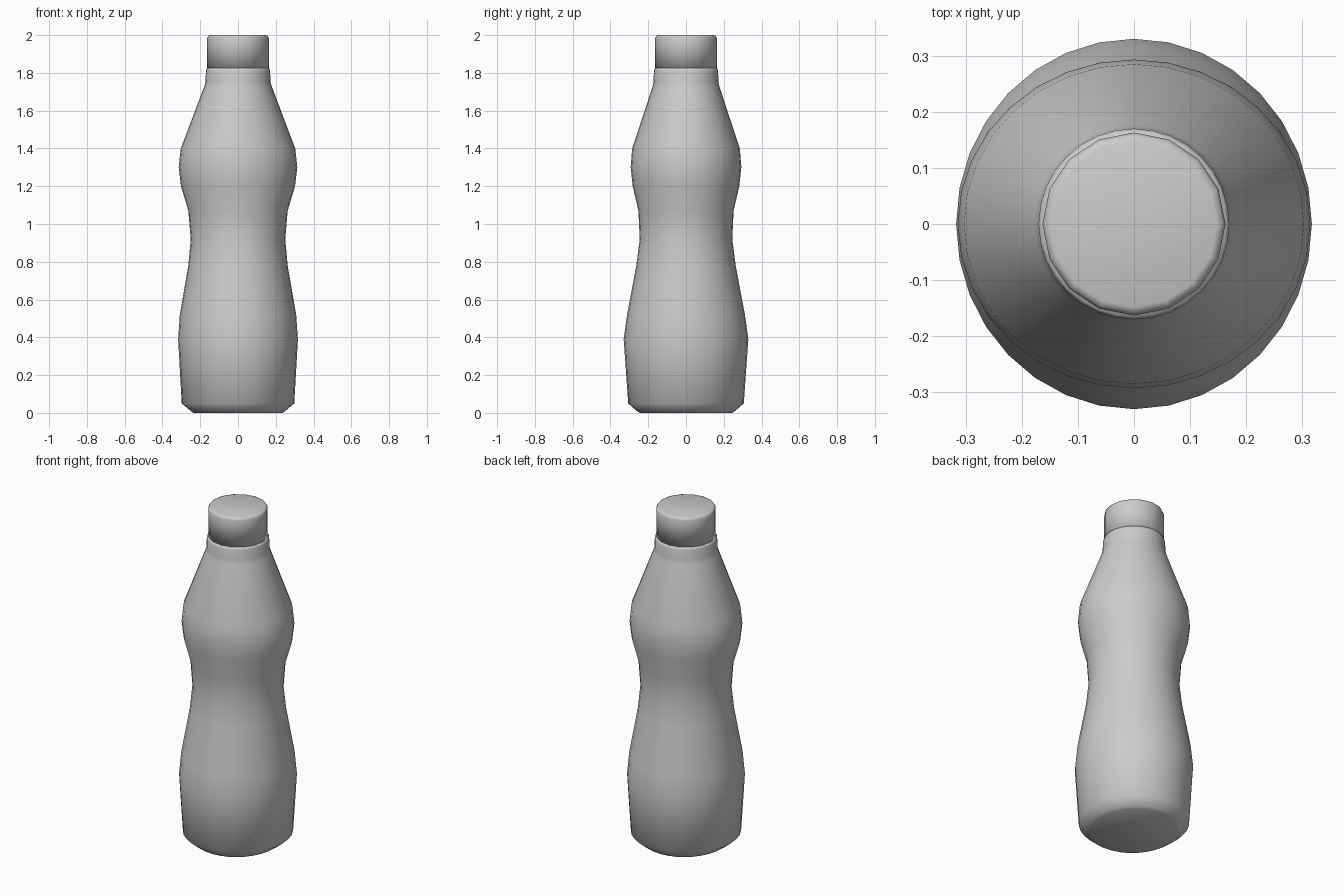
import bpy, bmesh, math

cube = bpy.data.objects.get("Cube")
if cube:
    bpy.data.objects.remove(cube, do_unlink=True)

grey = bpy.data.materials.new("light grey")
grey.use_nodes = True
grey.diffuse_color = (0.6, 0.6, 0.6, 1)
grey.node_tree.nodes["Principled BSDF"].inputs["Base Color"].default_value = (0.6, 0.6, 0.6, 1)


def loft(name, rings, sides):
    """Smooth closed body from oval rings given as (height, x radius, y radius)."""
    bm = bmesh.new()
    loops = []
    for z, rx, ry in rings:
        angles = [2 * math.pi * i / sides for i in range(sides)]
        loops.append([bm.verts.new((rx * math.cos(a), ry * math.sin(a), z)) for a in angles])
    for low, high in zip(loops, loops[1:]):
        for i in range(sides):
            j = (i + 1) % sides
            bm.faces.new((low[i], low[j], high[j], high[i]))
    bm.faces.new(loops[0][::-1])
    bm.faces.new(loops[-1])
    for face in bm.faces:
        face.smooth = True
    mesh = bpy.data.meshes.new(name)
    bm.to_mesh(mesh)
    bm.free()
    mesh.materials.append(grey)
    obj = bpy.data.objects.new(name, mesh)
    bpy.context.collection.objects.link(obj)
    return obj


# Bottle: chamfered foot, two bulges around a waist, sloping shoulder, neck
loft("bottle_body", [
    (0.0, 0.235, 0.245), (0.01, 0.25, 0.26), (0.05, 0.298, 0.306),
    (0.39, 0.317, 0.33), (0.52, 0.308, 0.312), (0.78, 0.263, 0.263),
    (0.92, 0.25, 0.245), (1.07, 0.263, 0.252), (1.2, 0.302, 0.282),
    (1.3, 0.314, 0.293), (1.4, 0.303, 0.285), (1.73, 0.178, 0.176),
    (1.75, 0.172, 0.172), (1.81, 0.17, 0.17), (1.825, 0.165, 0.165),
], 32)

# Screw cap with a softened top edge
loft("cap", [(1.82, 0.163, 0.163), (1.985, 0.163, 0.163),
             (1.996, 0.158, 0.158), (2.0, 0.148, 0.148)], 16)
